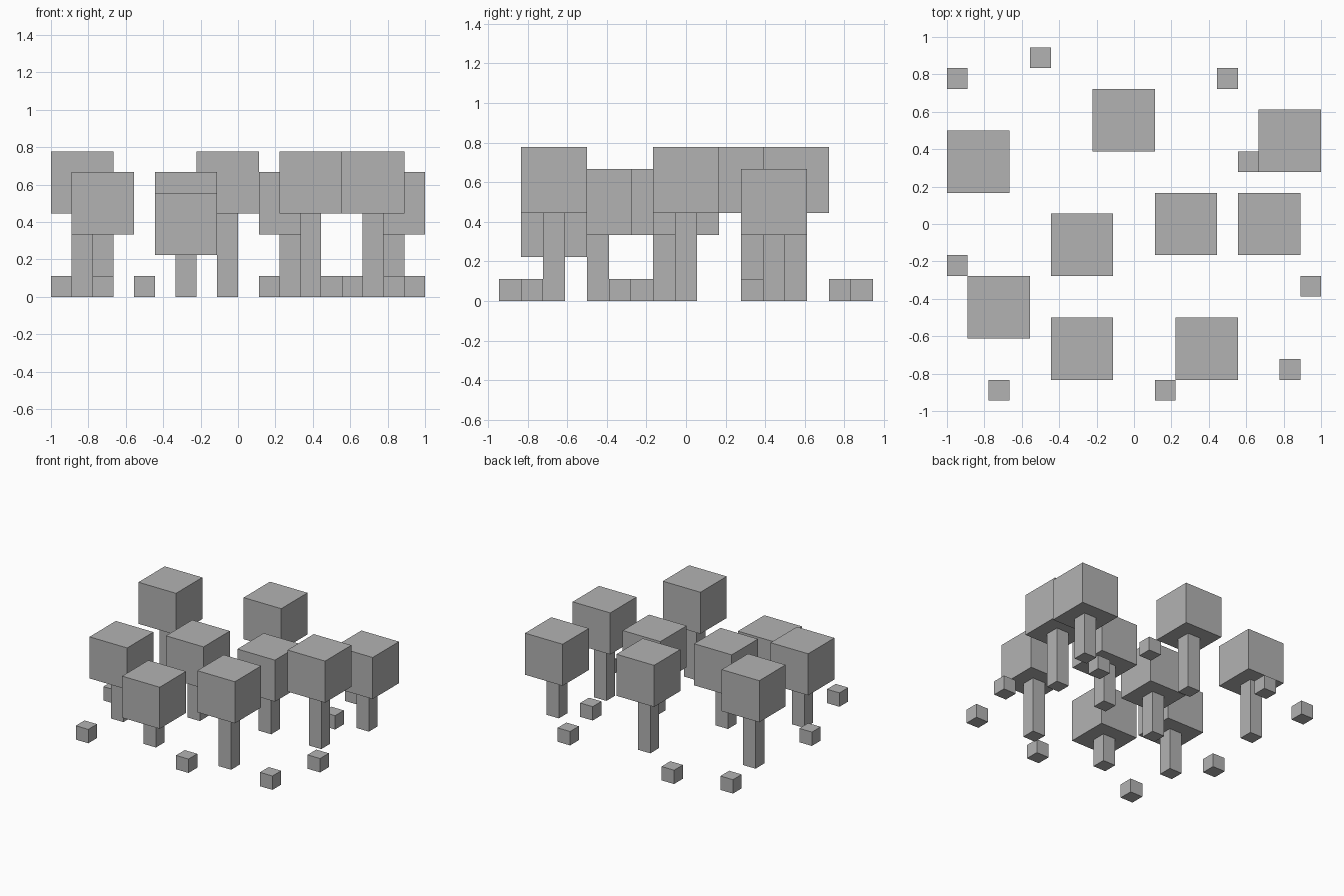
import bpy
import bmesh
from mathutils import Matrix

default_cube = bpy.data.objects.get("Cube")
if default_cube:
    bpy.data.objects.remove(default_cube, do_unlink=True)

U = 1 / 9  # one block of the layout grid

# Single flat grey
grey = bpy.data.materials.new("plain_grey")
grey.use_nodes = True
colour = (0.45, 0.45, 0.45, 1)
grey.diffuse_color = colour
grey.node_tree.nodes["Principled BSDF"].inputs["Base Color"].default_value = colour


def block(name, x, y, bottom, width, height):
    """Box standing at grid position x, y with its base at the given level."""
    mesh = bpy.data.meshes.new(name)
    bm = bmesh.new()
    place = Matrix.Translation((x * U, y * U, (bottom + height / 2) * U))
    size = Matrix.Diagonal((width * U, width * U, height * U, 1))
    bmesh.ops.create_cube(bm, size=1, matrix=place @ size)
    bm.to_mesh(mesh)
    bm.free()
    mesh.materials.append(grey)
    obj = bpy.data.objects.new(name, mesh)
    bpy.context.collection.objects.link(obj)
    return obj


# Trees: x, y, trunk height
trees = [
    (-7.5, 3, 4), (-0.5, 5, 4), (7.5, 4, 3),
    (2.5, 0, 3), (6.5, 0, 4), (-2.5, -1, 3),
    (-6.5, -4, 3), (-2.5, -6, 2), (3.5, -6, 4),
]
for i, (x, y, trunk) in enumerate(trees, 1):
    block(f"tree_trunk_{i}", x, y, 0, 1, trunk)
    block(f"tree_crown_{i}", x, y, trunk, 3, 3)

# Small bushes scattered between the trees
bushes = [
    (-8.5, 7), (-4.5, 8), (4.5, 7), (5.5, 3), (-8.5, -2),
    (8.5, -3), (7.5, -7), (1.5, -8), (-6.5, -8),
]
for i, (x, y) in enumerate(bushes, 1):
    block(f"bush_{i}", x, y, 0, 1, 1)
